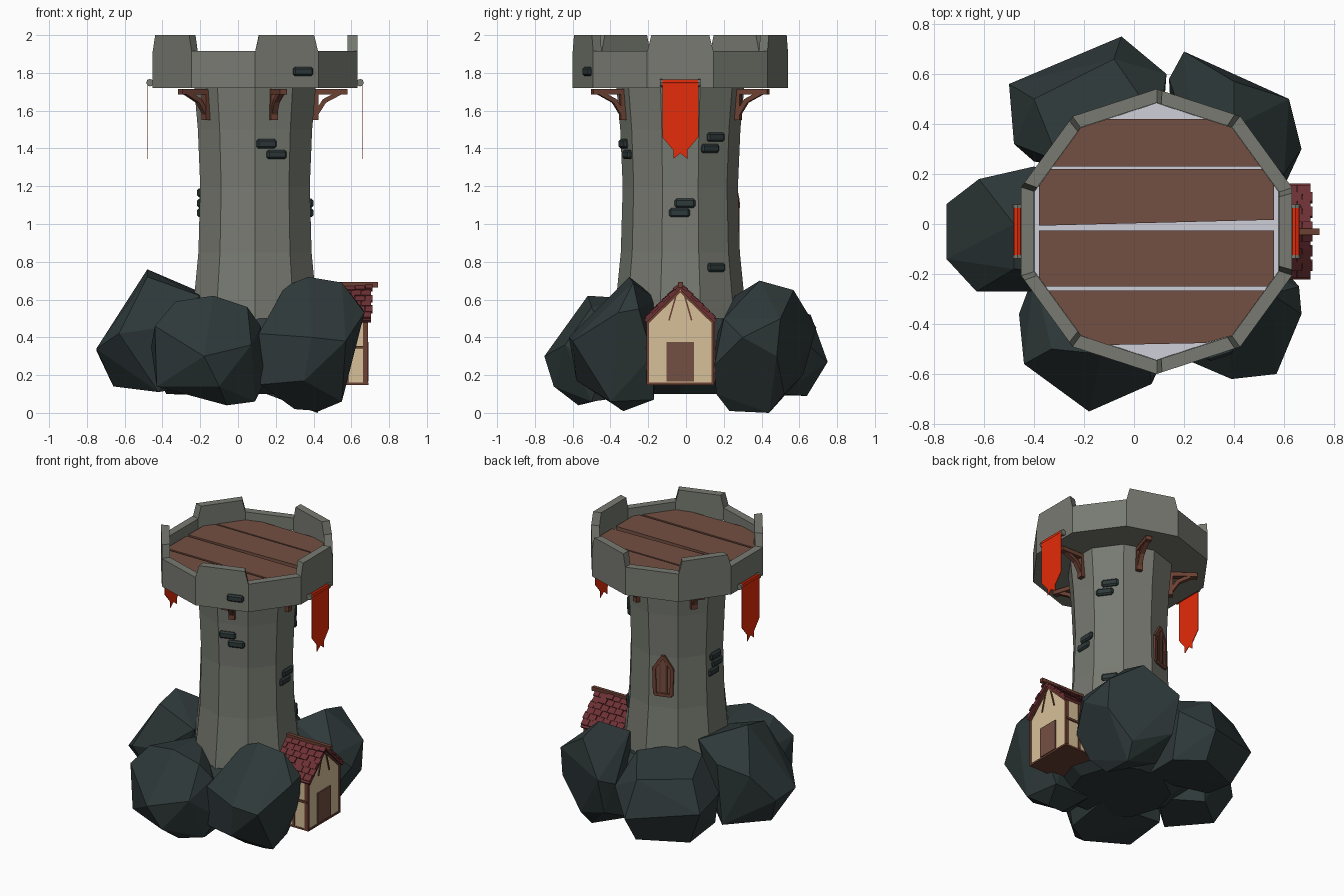
import bpy, bmesh, math, random
from mathutils import Matrix, Vector

if "Cube" in bpy.data.objects:
    bpy.data.objects.remove(bpy.data.objects["Cube"])

random.seed(4)
CX, CY = 0.09, -0.03          # tower axis


def mat(name, r, g, b):
    m = bpy.data.materials.new(name)
    m.diffuse_color = (r, g, b, 1)
    m.use_nodes = True
    m.node_tree.nodes["Principled BSDF"].inputs["Base Color"].default_value = m.diffuse_color
    return m


STONE = mat("grey_stone", .185, .195, .165)
ROCK = mat("dark_slate", .028, .041, .042)
PLANK = mat("plank_brown", .175, .079, .055)
TIMBER = mat("timber_red_brown", .15, .052, .032)
CREAM = mat("cream_plaster", .68, .53, .32)
RED = mat("banner_red", .78, .025, .003)
ROOF = mat("roof_dark_red", .15, .03, .034)
PALE = mat("pale_floor", .62, .62, .70)


def finish(name, bm, m):
    bmesh.ops.recalc_face_normals(bm, faces=bm.faces)
    me = bpy.data.meshes.new(name)
    bm.to_mesh(me)
    bm.free()
    me.materials.append(m)
    ob = bpy.data.objects.new(name, me)
    bpy.context.collection.objects.link(ob)
    return ob


def loft(name, rings, m, M=Matrix(), loop=False):
    """Skin equal-length rings and cap both ends."""
    n, k = len(rings[0]), len(rings)
    bm = bmesh.new()
    vs = [bm.verts.new(M @ Vector(p)) for r in rings for p in r]
    for a in range(k - 1):
        for i in range(n):
            j = (i + 1) % n
            bm.faces.new([vs[q] for q in (a * n + i, a * n + j, a * n + n + j, a * n + n + i)])
    bm.faces.new(vs[:n])
    bm.faces.new(vs[-n:])
    return finish(name, bm, m)


def prism(name, pts, x0, x1, m, M=Matrix()):
    """Extrude a (y, z) profile along local x."""
    return loft(name, [[(x, y, z) for y, z in pts] for x in (x0, x1)], m, M)


def beam(name, p, q, w, x0, x1, m, M=Matrix()):
    """Straight bar of width w between two (y, z) points."""
    p, q = Vector(p), Vector(q)
    d = (q - p).normalized() * w / 2
    s = Vector((-d.y, d.x))
    return prism(name, [p + s, q + s, q - s, p - s], x0, x1, m, M)


def side(deg):
    """Local frame on a tower side: x outward, y sideways, z up."""
    return Matrix.Translation((CX, CY, 0)) @ Matrix.Rotation(math.radians(deg), 4, 'Z')


def ring(r, z):
    return [(r * math.cos(math.radians(18 + 36 * i)), r * math.sin(math.radians(18 + 36 * i)), z)
            for i in range(10)]


# ---- tower shaft and parapet (ten sides)
AX = side(0)
loft("tower_shaft", [ring(r, z) for z, r in
     [(.25, .37), (.55, .345), (.85, .315), (1.2, .305), (1.5, .318), (1.74, .34)]], STONE, AX)
loft("parapet", [ring(.57, 1.72), ring(.57, 1.915), ring(.515, 1.915), ring(.515, 1.74)], STONE, AX)
loft("floor_under", [ring(.514, 1.8), ring(.514, 1.83)], PALE, AX)
for a in range(0, 360, 72):
    t = math.tan(math.radians(18))
    ro, ri = .57 * math.cos(math.radians(18)), .515 * math.cos(math.radians(18))
    loft("merlon", [[(ro, -ro * t * s, z), (ro, ro * t * s, z), (ri, ri * t * s, z), (ri, -ri * t * s, z)]
                    for z, s in ((1.91, 1), (2.0, .87))], STONE, side(a))


# ---- floor planks clipped to the decagon
def half(y):
    r, y = .514, abs(y)
    p = [(r * math.cos(math.radians(a)), r * math.sin(math.radians(a))) for a in (-18, 18, 54, 90)]
    for (xa, ya), (xb, yb) in zip(p, p[1:]):
        if ya <= y <= yb:
            return min(.47, xa + (xb - xa) * (y - ya) / (yb - ya))
    return 0


for y0, y1, tilt in ((.26, .45, 0), (.035, .25, .025), (-.22, .005, 0), (-.45, -.235, .02)):
    ys = sorted({y0, y1} | {k for k in (-.4158, -.1835, .1835, .4158) if y0 < k < y1})
    out = [(half(y), y) for y in ys] + [(-half(y), y) for y in reversed(ys)]
    out = [(x, y + (tilt * x if y == y0 else 0)) for x, y in out]
    loft("floor_plank", [[(x, y, z) for x, y in out] for z in (1.825, 1.86)], PLANK, AX)

# ---- timber brackets under the parapet, profile running outward
for a in range(0, 360, 72):
    F = side(a) @ Matrix.Rotation(math.radians(-90), 4, 'Z')
    beam("bracket_post", (.318, 1.55), (.318, 1.715), .035, -.02, .02, TIMBER, F)
    beam("bracket_arm", (.31, 1.7), (.49, 1.7), .028, -.02, .02, TIMBER, F)
    beam("bracket_brace", (.325, 1.585), (.37, 1.655), .024, -.015, .015, TIMBER, F)
    beam("bracket_brace", (.365, 1.65), (.45, 1.695), .024, -.015, .015, TIMBER, F)

# ---- loose dark bricks: side angle, sideways offset, height, distance out
for a, u, z, r in [(-72, -.035, 1.425, .3), (-72, .022, 1.368, .298), (-72, .09, 1.807, .542),
                   (36, .01, 1.46, .3), (36, -.025, 1.4, .298), (36, .01, .77, .305),
                   (0, .025, 1.11, .292), (0, -.005, 1.06, .292),
                   (180, 0, 1.165, .29), (180, .02, 1.11, .29), (180, -.02, 1.06, .29)]:
    ob = prism("loose_brick", [(u - .055, z - .024), (u + .055, z - .024), (u + .055, z + .024), (u - .055, z + .024)],
               r - .03, r + .017, ROCK, side(a))
    bv = ob.modifiers.new("bevel", 'BEVEL')
    bv.width, bv.segments = .01, 1

# ---- pointed window at the back
W = side(108)
arch = [(-.055, .94), (.055, .94), (.06, 1.12), (0, 1.21), (-.06, 1.12)]
prism("window_panel", arch, .27, .298, PLANK, W)
for p, q in zip(arch, arch[1:] + arch[:1]):
    beam("window_frame", p, q, .022, .27, .308, TIMBER, W)
for y in (-.02, .02):
    beam("window_bar", (y, .94), (y, 1.17), .012, .28, .304, TIMBER, W)

# ---- banners wrapped over rods with stone ends
cloth = [(-.095, 1.765), (.095, 1.765), (.095, 1.46), (.037, 1.39), (.037, 1.345), (0, 1.375),
         (-.037, 1.345), (-.037, 1.39), (-.095, 1.46)]
octo = [(math.cos(i * math.pi / 4), math.sin(i * math.pi / 4)) for i in range(8)]
for a in (0, 180):
    M = side(a)
    prism("banner", cloth, .566, .57, RED, M)
    for y0, y1, r, m in ((-.095, .095, .016, RED), (-.108, -.094, .02, STONE), (.094, .108, .02, STONE)):
        loft("banner_rod", [[(.556 + c * r, y, 1.748 + s * r) for c, s in octo] for y in (y0, y1)], m, M)


# ---- boulders: faceted hulls around a few corner points (in hundredths)
def boulder(name, *pts):
    bm = bmesh.new()
    for p in pts:
        bm.verts.new([c / 100 for c in p])
    bmesh.ops.convex_hull(bm, input=bm.verts[:])
    bmesh.ops.delete(bm, geom=[v for v in bm.verts if not v.link_faces], context='VERTS')
    bmesh.ops.dissolve_limit(bm, angle_limit=math.radians(9), verts=bm.verts[:], edges=bm.edges[:])
    finish(name, bm, ROCK)


boulder("boulder_left", (-75, 8, 33), (-75, -14, 34), (-62, 18, 50), (-63, -27, 42), (-66, 0, 14),
        (-42, -20, 11), (-42, 20, 12), (-48, 0, 76), (-48, -18, 72), (-40, 23, 55), (-42, -27, 45),
        (-20, 15, 64), (-20, -20, 62), (-20, 0, 15))
boulder("boulder_front", (-46, -36, 35), (-44, -56, 46), (-43, -55, 14), (-18, -75, 30), (-33, -50, 59),
        (-13, -52, 62), (5, -50, 56), (7, -64, 36), (12, -45, 46), (16, -45, 20), (9, -50, 6),
        (-6, -57, 4), (-10, -70, 14), (-13, -20, 60), (-40, -20, 45), (-38, -20, 13), (10, -20, 10))
boulder("boulder_front_right", (11, -50, 42), (12, -50, 15), (20, -40, 56), (25, -30, 67), (37, -30, 72),
        (55, -28, 69), (67, -36, 53), (66, -25, 55), (57, -60, 38), (39, -62, 40), (35, -58, 17),
        (55, -40, 6), (43, -33, 1), (30, -35, 2), (60, -18, 30), (50, -17, 7), (30, -15, 60), (20, -20, 10))
boulder("boulder_back_left", (-50, 56, 35), (-48, 32, 40), (-40, 25, 15), (-40, 50, 55), (-5, 75, 27),
        (-8, 66, 52), (13, 60, 40), (10, 40, 58), (-30, 25, 60), (-10, 20, 60), (-6, 64, 9),
        (-38, 50, 10), (10, 50, 10), (10, 20, 10))
boulder("boulder_back_right", (20, 69, 45), (14, 58, 40), (62, 50, 50), (62, 48, 30), (67, 30, 40),
        (60, 20, 50), (60, 15, 25), (40, 39, 70), (40, 57, 65), (25, 26, 62), (45, 52, 10), (42, 44, 0),
        (42, 23, 1), (50, 16, 10), (30, 14, 36), (15, 40, 10), (20, 62, 20))
# core mound closing the base between the boulders
loft("boulder_core", [[(x * s, y * s, z) for x, y, _ in ring(1, 0)]
                      for z, s in ((.1, .32), (.2, .47), (.38, .46), (.5, .36))], ROCK, side(18))

# ---- small timbered house on the right
H = Matrix.Translation((0, CY, 0))
prism("house_walls", [(-.175, .155), (.175, .155), (.175, .49), (0, .655), (-.175, .49)], .3, .683, CREAM, H)
prism("house_sill", [(-.178, .148), (.178, .148), (.178, .16), (-.178, .16)], .3, .69, TIMBER, H)
prism("door", [(-.073, .165), (.073, .165), (.073, .375), (-.073, .375)], .67, .69, PLANK, H)
prism("ridge_beam", [(-.013, .665), (.013, .665), (.013, .692), (-.013, .692)], .36, .742, TIMBER, H)
for s in (-1, 1):
    beam("corner_post", (s * .172, .16), (s * .172, .49), .014, .662, .688, TIMBER, H)
    beam("gable_brace", (s * .02, .63), (s * .06, .49), .008, .67, .689, TIMBER, H)
    beam("gable_rafter", (0, .645), (s * .17, .48), .012, .67, .689, TIMBER, H)
    beam("wall_rail", (s * .177, .34), (s * .177, .355), .014, .31, .68, TIMBER, H)
    for x in (.45, .57):
        beam("wall_stud", (s * .177, .16), (s * .177, .48), .012, x, x + .016, TIMBER, H)
    # roof slab and overlapping tile rows
    beam("roof_slab", (0, .665), (s * .185, .485), .018, .36, .705, ROOF, H)
    for row in range(6):
        a, b = row / 6, (row + 1.25) / 6
        for i in range(7):
            x = .35 + .054 * i - (.02 if row % 2 else 0)
            j = random.uniform(-.004, .004)
            beam("roof_tile", (s * .175 * a, .677 - .17 * a + j), (s * .175 * b, .688 - .178 * b + j),
                 .014, x, min(x + .051, .713), ROOF, H)
